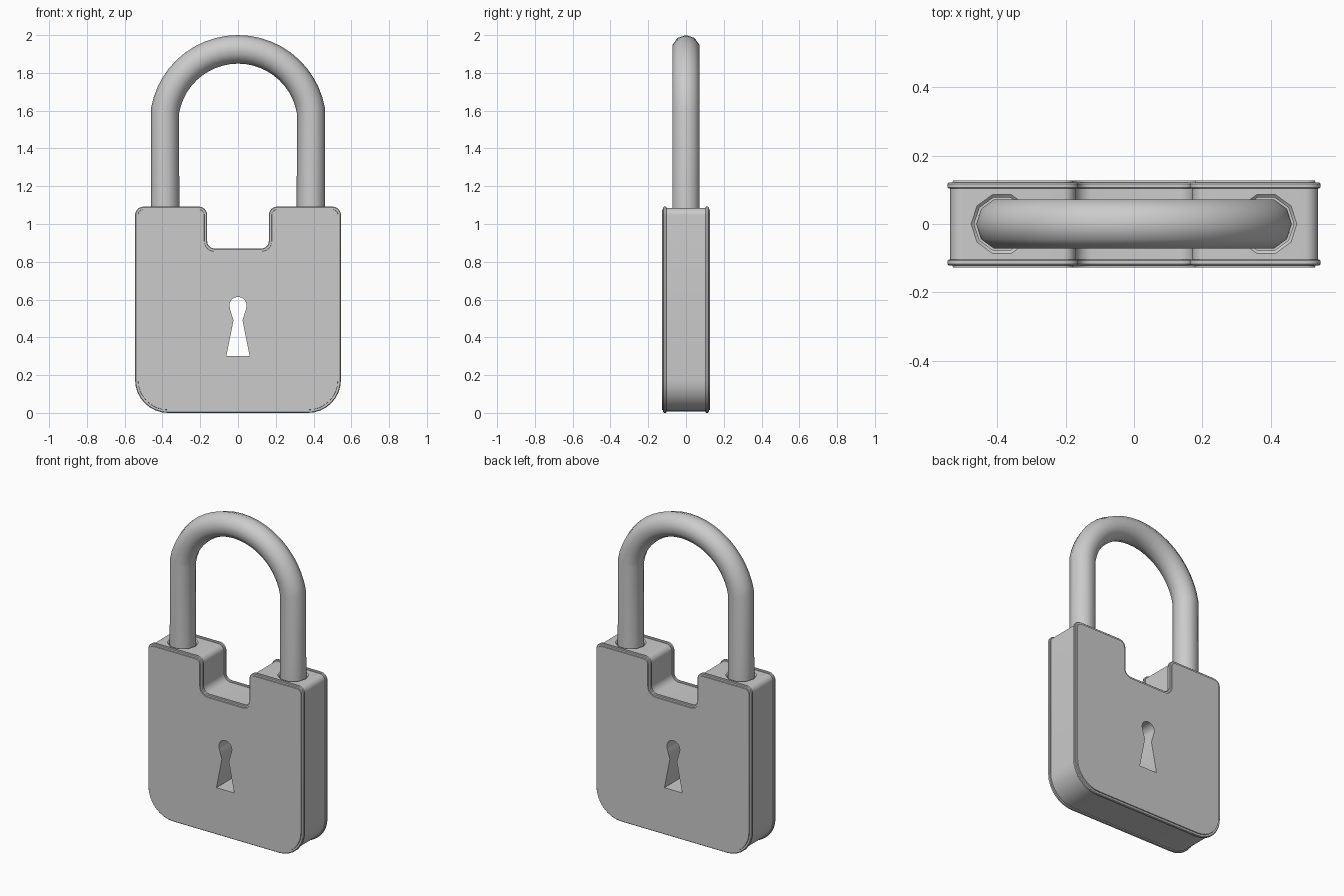
import bpy, bmesh
from math import sin, cos, pi, radians, atan2, sqrt
from mathutils import Vector

if "Cube" in bpy.data.objects:
    bpy.data.objects.remove(bpy.data.objects["Cube"], do_unlink=True)

steel = bpy.data.materials.new("grey_steel")
steel.use_nodes = True
GREY = (0.6, 0.6, 0.6, 1)
steel.diffuse_color = GREY
steel.node_tree.nodes["Principled BSDF"].inputs["Base Color"].default_value = GREY


def loft(name, rings):
    """Skin a list of equal-length point rings and cap both ends."""
    bm = bmesh.new()
    loops = [[bm.verts.new(p) for p in ring] for ring in rings]
    n = len(loops[0])
    for a, b in zip(loops, loops[1:]):
        for i in range(n):
            j = (i + 1) % n
            bm.faces.new((a[i], a[j], b[j], b[i]))
    bm.faces.new(loops[0][::-1])
    bm.faces.new(loops[-1])
    bmesh.ops.recalc_face_normals(bm, faces=bm.faces)
    mesh = bpy.data.meshes.new(name)
    bm.to_mesh(mesh)
    bm.free()
    mesh.materials.append(steel)
    obj = bpy.data.objects.new(name, mesh)
    bpy.context.collection.objects.link(obj)
    return obj


def activate(obj):
    bpy.ops.object.select_all(action='DESELECT')
    obj.select_set(True)
    bpy.context.view_layer.objects.active = obj


def smooth(obj, angle):
    activate(obj)
    bpy.ops.object.shade_smooth_by_angle(angle=radians(angle))


def cut(obj, cutter):
    activate(obj)
    mod = obj.modifiers.new("cut", 'BOOLEAN')
    mod.operation = 'DIFFERENCE'
    mod.solver = 'EXACT'
    mod.object = cutter
    bpy.ops.object.modifier_apply(modifier=mod.name)
    bpy.data.objects.remove(cutter, do_unlink=True)


def rounded_outline(corners, steps=8):
    """Counter-clockwise outline as (point, outward normal) pairs."""
    out = []
    for i, (x, z, r) in enumerate(corners):
        p = Vector((x, z))
        d_in = (p - Vector(corners[i - 1][:2])).normalized()
        d_out = (Vector(corners[(i + 1) % len(corners)][:2]) - p).normalized()
        turn = 1 if d_in.cross(d_out) > 0 else -1
        centre = p - d_in * r + d_out * r
        start = Vector((d_in.y, -d_in.x))
        a0 = atan2(start.y, start.x)
        for k in range(steps + 1):
            a = a0 + turn * k / steps * pi / 2
            normal = Vector((cos(a), sin(a)))
            out.append((centre + normal * r * turn, normal))
    return out


# Body: notched rounded plate with a raised rim along both faces
W, TOP, NOTCH_X, NOTCH_Z = 0.545, 1.092, 0.163, 0.87
half = [(W, 0, 0.175), (W, TOP, 0.045), (NOTCH_X, TOP, 0.045), (NOTCH_X, NOTCH_Z, 0.04)]
outline = rounded_outline(half + [(-x, z, r) for x, z, r in reversed(half)])
rim = [(0.127, 0.016), (0.121, 0.015), (0.121, 0.004), (0.117, 0),
       (0.107, 0), (0.103, 0.004), (0.103, 0.008)]
section = [(-y, d) for y, d in rim] + [(y, d) for y, d in reversed(rim)]
body = loft("lock_body", [[(p.x - n.x * d, y, p.y - n.y * d) for p, n in outline]
                          for y, d in section])

# Keyhole cut right through the body
side = [(0.062, 0.30), (0.024, 0.49), (0.041, 0.545)]
arc = [(0.046 * cos(k * pi / 10), 0.568 + 0.046 * sin(k * pi / 10)) for k in range(11)]
keyhole = side + arc + [(-x, z) for x, z in reversed(side)]
cut(body, loft("keyhole_cutter", [[(x, y, z) for x, z in keyhole] for y in (-0.3, 0.3)]))

# Chamfered sockets for the shackle legs
SIDES, LEG_X = 10, 0.386
turns = [2 * pi * i / SIDES for i in range(SIDES)]
SOCKET = [(0.98, 0.081), (1.076, 0.081), (1.084, 0.09), (1.2, 0.09)]
for s in (-1, 1):
    cut(body, loft("socket_cutter",
                   [[(s * LEG_X + r * cos(a), r * sin(a), z) for a in turns]
                    for z, r in SOCKET]))
smooth(body, 38)

# Shackle: ten-sided tube along two legs and a round arch
R_TUBE, R_ARCH = 0.0755, 0.392
ARCH_Z = 2 - R_TUBE - R_ARCH
rise = sqrt(R_ARCH ** 2 - LEG_X ** 2)
a0 = atan2(rise, LEG_X)
STEPS = 22
path = [(LEG_X, 0.97, 0)]
for k in range(STEPS + 1):
    a = a0 + (pi - 2 * a0) * k / STEPS
    path.append((R_ARCH * cos(a), ARCH_Z + R_ARCH * sin(a), a))
path.append((-LEG_X, 0.97, pi))
shackle = loft("shackle", [[(x + R_TUBE * cos(t) * cos(a), R_TUBE * sin(t),
                             z + R_TUBE * cos(t) * sin(a)) for t in turns]
                           for x, z, a in path])
smooth(shackle, 45)
